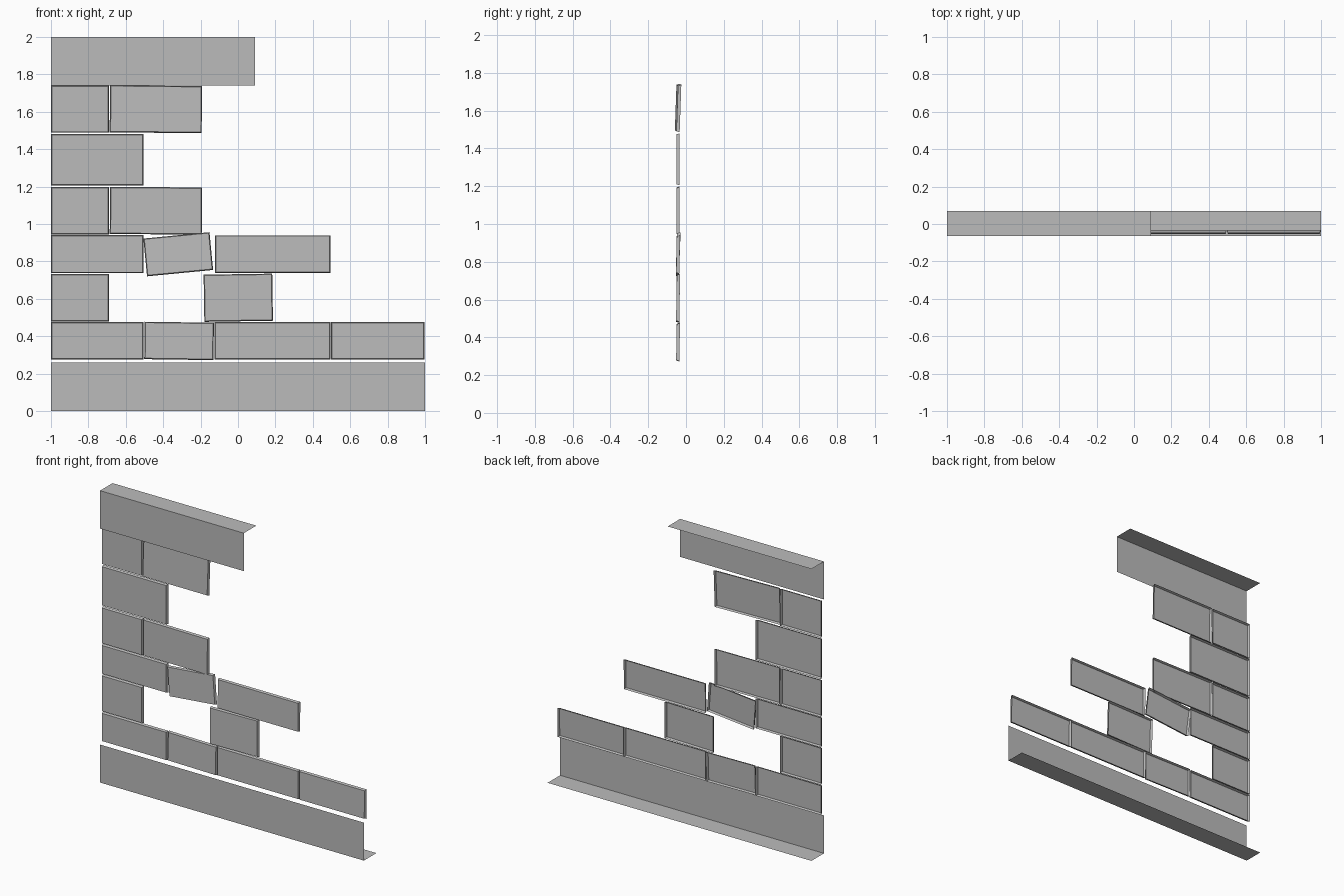
import bpy, bmesh
from math import radians
from mathutils import Matrix, Vector

cube = bpy.data.objects.get("Cube")
if cube:
    bpy.data.objects.remove(cube, do_unlink=True)

GREY = (0.5, 0.5, 0.5, 1)
stone = bpy.data.materials.new("stone_grey")
stone.use_nodes = True
stone.diffuse_color = GREY
stone.node_tree.nodes["Principled BSDF"].inputs["Base Color"].default_value = GREY

DEPTH = 0.017     # brick relief
DRAFT = 0.005     # how far the sides taper towards the front face
BRICK_Y = -0.042


def add_object(name, bm):
    mesh = bpy.data.meshes.new(name)
    bm.to_mesh(mesh)
    bm.free()
    mesh.materials.append(stone)
    obj = bpy.data.objects.new(name, mesh)
    bpy.context.collection.objects.link(obj)
    return obj


def sheet(name, x0, x1, profile):
    """Thin folded sheet: a (y, z) profile swept along x."""
    bm = bmesh.new()
    rows = [[bm.verts.new((x, y, z)) for x in (x0, x1)] for y, z in profile]
    for (a, b), (d, c) in zip(rows, rows[1:]):
        bm.faces.new((a, b, c, d))
    return add_object(name, bm)


def brick(name, x0, x1, z0, z1, roll=0, lean=0, turn=0):
    """Open-backed brick with tapered sides; angles in degrees."""
    bm = bmesh.new()
    size = Matrix.Diagonal((x1 - x0, DEPTH, z1 - z0, 1))
    bmesh.ops.create_cube(bm, size=1, matrix=size)
    back = [f for f in bm.faces if f.normal.y > 0.9]
    bmesh.ops.delete(bm, geom=back, context='FACES_ONLY')
    for v in bm.verts:
        if v.co.y < 0:
            v.co.x -= DRAFT if v.co.x > 0 else -DRAFT
            v.co.z -= DRAFT if v.co.z > 0 else -DRAFT
    obj = add_object(name, bm)
    obj.location = Vector(((x0 + x1) / 2, BRICK_Y, (z0 + z1) / 2))
    obj.rotation_euler = (radians(lean), radians(-roll), radians(turn))
    return obj


# Folded sheets along the foot and the head of the wall
sheet("base_trim", -1, 1, [(0.07, 0), (-0.065, 0), (-0.065, 0.26)])
sheet("top_trim", -1, 0.09, [(-0.065, 1.74), (-0.065, 2), (0.07, 2)])

# Courses from the bottom up: z range, then bricks as (x0, x1, roll, lean, turn)
courses = [
    (0.275, 0.475, [(-1, -0.505), (-0.5, -0.13, -0.8, -1),
                    (-0.125, 0.495), (0.497, 0.998, 0, -1)]),
    (0.48, 0.732, [(-1, -0.69), (-0.182, 0.185, 0.9, -1)]),
    (0.737, 0.94, [(-1, -0.505), (-0.497, -0.142, 5.5, -2),
                   (-0.123, 0.495, 0, -1)]),
    (0.945, 1.197, [(-1, -0.69), (-0.685, -0.193, -0.4)]),
    (1.205, 1.48, [(-1, -0.505)]),
    (1.488, 1.74, [(-1, -0.69), (-0.685, -0.193, -0.6, -2, 1)]),
]
for row, (z0, z1, bricks) in enumerate(courses, 1):
    for col, (x0, x1, *tilt) in enumerate(bricks, 1):
        brick(f"brick_row_{row}_{col}", x0, x1, z0, z1, *tilt)
